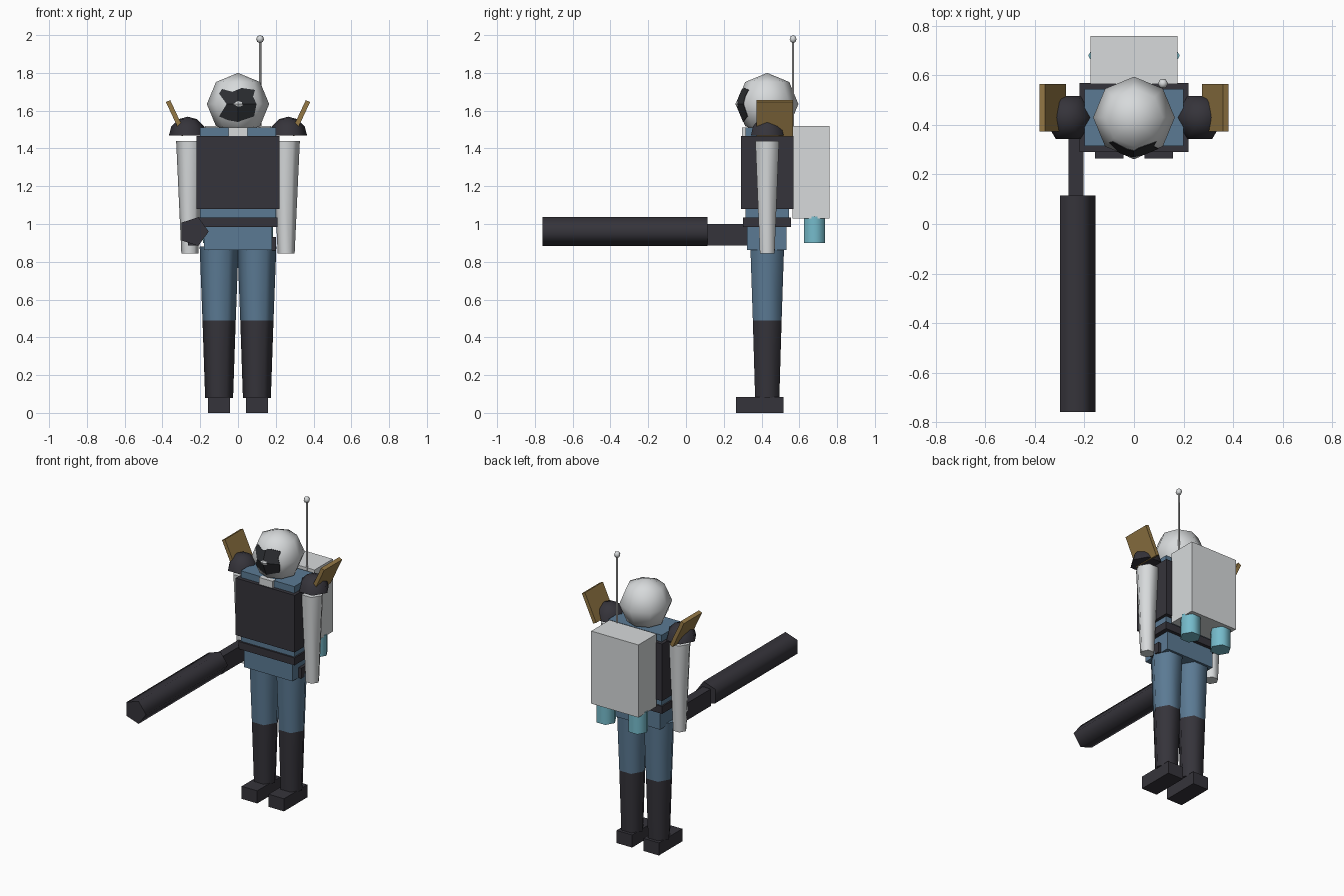
import bpy, bmesh, math
from mathutils import Matrix, Vector

cube = bpy.data.objects.get("Cube")
if cube:
    bpy.data.objects.remove(cube, do_unlink=True)


def material(name, rgb):
    m = bpy.data.materials.new(name)
    m.use_nodes = True
    m.diffuse_color = (*rgb, 1)
    m.node_tree.nodes["Principled BSDF"].inputs["Base Color"].default_value = (*rgb, 1)
    return m


WHITE = material("shell white", (0.68, 0.70, 0.71))
BLUE = material("suit blue", (0.105, 0.195, 0.295))
DARK = material("armour charcoal", (0.036, 0.034, 0.043))
VISOR = material("visor black", (0.026, 0.028, 0.032))
GOLD = material("fin gold", (0.30, 0.19, 0.06))
CYAN = material("nozzle cyan", (0.18, 0.50, 0.60))
GREY = material("antenna grey", (0.36, 0.36, 0.36))

MID = 0.43  # y of the body axis


def finish(name, bm, mat, smooth=False):
    bmesh.ops.recalc_face_normals(bm, faces=bm.faces)
    mesh = bpy.data.meshes.new(name)
    bm.to_mesh(mesh)
    bm.free()
    mesh.materials.append(mat)
    ob = bpy.data.objects.new(name, mesh)
    bpy.context.collection.objects.link(ob)
    if smooth:
        bpy.ops.object.select_all(action="DESELECT")
        ob.select_set(True)
        bpy.context.view_layer.objects.active = ob
        bpy.ops.object.shade_smooth_by_angle(angle=math.radians(75))
    return ob


def box(name, mat, x, y, z, tilt=0, at=(0, 0, 0)):
    """Box from its x, y and z ranges, tilted about y and moved."""
    bm = bmesh.new()
    bmesh.ops.create_cube(bm, size=1)
    for v in bm.verts:
        v.co = [r[0] + (c + 0.5) * (r[1] - r[0]) for c, r in zip(v.co, (x, y, z))]
    bm.transform(Matrix.Translation(at) @ Matrix.Rotation(tilt, 4, "Y"))
    return finish(name, bm, mat)


def tube(name, mat, sides, start, end, r1, r2):
    """Tapered prism between two points, with one corner facing +x."""
    start, end = Vector(start), Vector(end)
    axis = end - start
    turn = Vector((0, 0, 1)).rotation_difference(axis).to_matrix().to_4x4()
    bm = bmesh.new()
    bmesh.ops.create_cone(bm, cap_ends=True, segments=sides, radius1=r1, radius2=r2,
                          depth=axis.length)
    bm.transform(Matrix.Translation((start + end) / 2) @ turn
                 @ Matrix.Rotation(-math.pi / 2, 4, "Z"))
    return finish(name, bm, mat, True)


def ball(sides, rings, radius, at):
    bm = bmesh.new()
    bmesh.ops.create_uvsphere(bm, u_segments=sides, v_segments=rings, radius=radius)
    bm.transform(Matrix.Translation(at) @ Matrix.Rotation(-math.pi / 2, 4, "Z"))
    return bm


# Torso, armour and belt
box("torso", BLUE, (-0.2, 0.2), (0.315, 0.545), (0.99, 1.51))
box("chest_armour", DARK, (-0.22, 0.22), (0.29, 0.57), (1.08, 1.465))
box("belt", DARK, (-0.21, 0.21), (0.303, 0.555), (0.985, 1.035))
box("hips", BLUE, (-0.18, 0.18), (0.322, 0.533), (0.862, 0.99))
box("hip_pouch", DARK, (0.17, 0.2), (0.39, 0.47), (0.86, 0.93))
box("collar_plate", WHITE, (-0.05, 0.05), (0.297, 0.33), (1.44, 1.512))

# Helmet
HEAD = (0, MID, 1.635)
HEAD_R = 0.165
finish("helmet", ball(8, 4, HEAD_R, HEAD), WHITE, True)


def face_patch(name, mat, outline, scale):
    """Patch of an enlarged helmet, trimmed to an outline seen from the front."""
    bm = bmesh.new()
    face = bm.faces.new([bm.verts.new((x, 0.2, z)) for x, z in outline])
    pulled = bmesh.ops.extrude_face_region(bm, geom=[face])["geom"]
    bmesh.ops.translate(bm, vec=(0, 0.16, 0),
                        verts=[g for g in pulled if isinstance(g, bmesh.types.BMVert)])
    cutter = finish(name + "_cutter", bm, mat)
    cutter.hide_render = True
    patch = finish(name, ball(8, 4, HEAD_R * scale, HEAD), mat)
    mod = patch.modifiers.new("trim", "BOOLEAN")
    mod.operation = "INTERSECT"
    mod.solver = "EXACT"
    mod.object = cutter
    graph = bpy.context.evaluated_depsgraph_get()
    mesh = bpy.data.meshes.new_from_object(patch.evaluated_get(graph))
    patch.modifiers.clear()
    patch.data = mesh
    bpy.data.objects.remove(cutter, do_unlink=True)


face_patch("visor", VISOR, [(-0.1, 1.69), (-0.085, 1.715), (-0.03, 1.70), (0.02, 1.72),
                            (0.09, 1.71), (0.08, 1.675), (0.098, 1.635), (0.085, 1.57),
                            (0.025, 1.55), (0, 1.54), (-0.055, 1.55), (-0.1, 1.57),
                            (-0.06, 1.635)], 1.015)
face_patch("visor_glint", WHITE, [(-0.025, 1.635), (0, 1.652), (0.02, 1.645),
                                  (0.025, 1.625), (0, 1.62)], 1.022)

# Limbs, shoulder pads, fins and pack nozzles on both sides
for side, s in (("left", 1), ("right", -1)):
    leg = 0.1 * s
    box(side + "_boot", DARK, (leg - 0.058, leg + 0.058), (0.265, 0.515), (0, 0.085))
    tube(side + "_shin", DARK, 6, (leg, MID, 0.08), (leg, MID, 0.49), 0.074, 0.088)
    tube(side + "_thigh", BLUE, 6, (leg, MID, 0.49), (leg, MID, 0.88), 0.088, 0.103)
    arm = 0.255 * s
    tube(side + "_arm", WHITE, 6, (arm, MID, 0.845), (arm, MID, 1.44), 0.045, 0.0725)
    pad = ball(6, 6, 0.1, (0.266 * s, MID, 1.468))
    bmesh.ops.bisect_plane(pad, geom=pad.verts[:] + pad.edges[:] + pad.faces[:],
                           plane_co=(0, 0, 1.468), plane_no=(0, 0, -1), clear_outer=True)
    rim = [e for e in pad.edges if e.is_boundary]
    if rim:
        bmesh.ops.contextual_create(pad, geom=rim)
    finish(side + "_shoulder_pad", pad, DARK, True)
    box(side + "_shoulder_fin", GOLD, (-0.0125, 0.0125), (-0.096, 0.096), (-0.1, 0.1),
        math.radians(25) * s, (0.328 * s, 0.47, 1.56))
    tube(side + "_nozzle", CYAN, 6, (0.12 * s, 0.68, 0.90), (0.12 * s, 0.68, 1.04),
         0.065, 0.065)

# Backpack and antenna
box("backpack", WHITE, (-0.176, 0.176), (0.565, 0.76), (1.03, 1.52))
tube("antenna_rod", GREY, 6, (0.117, 0.567, 1.5), (0.117, 0.567, 1.98), 0.007, 0.007)
finish("antenna_tip", ball(6, 4, 0.021, (0.117, 0.567, 1.979)), WHITE, True)

# Long gun held at the right side
tube("gun_barrel", DARK, 5, (-0.235, 0.115, 0.96), (-0.235, -0.76, 0.96), 0.08, 0.08)
box("gun_stock", DARK, (-0.265, -0.205), (0.11, 0.43), (0.885, 1.0))
